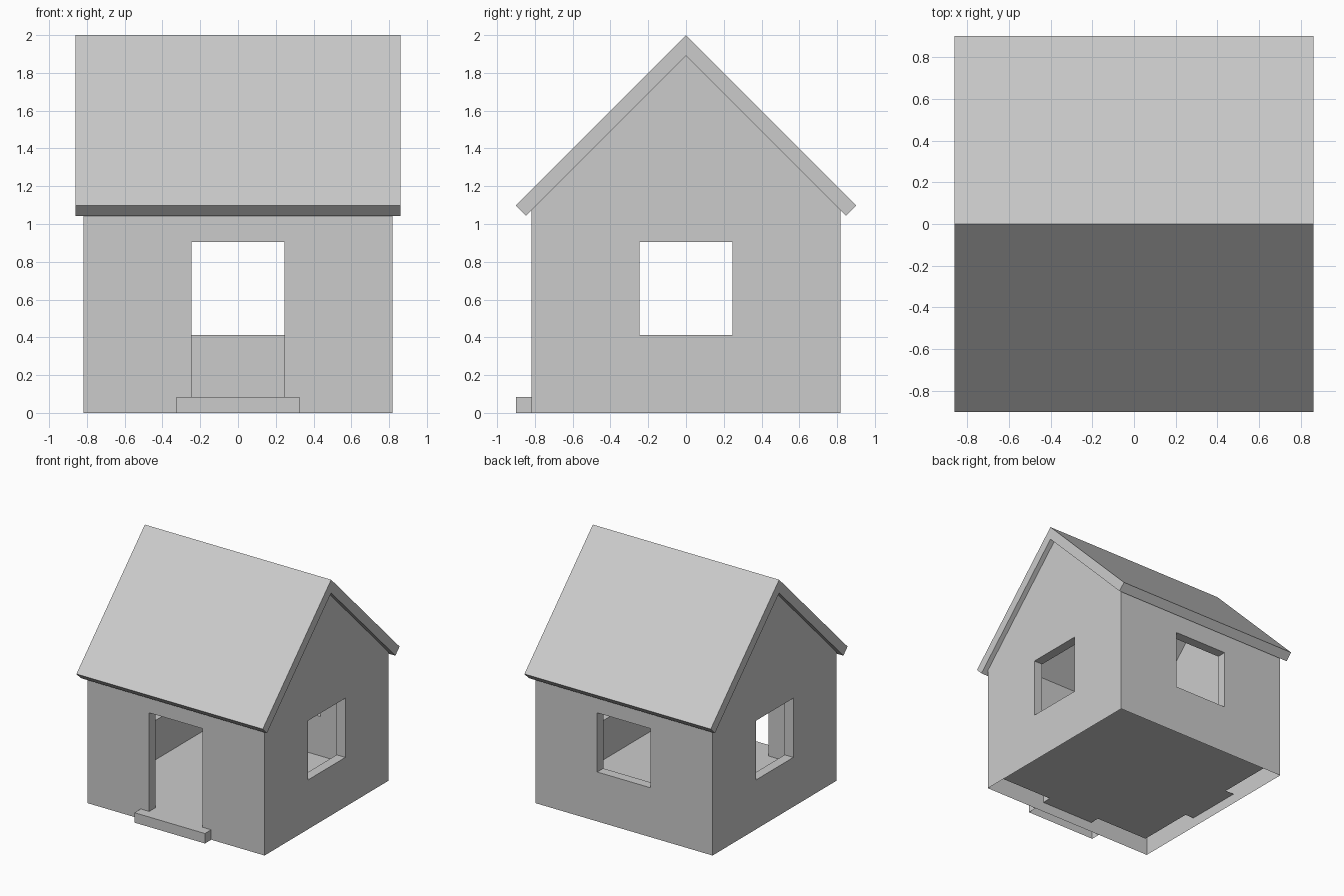
import bpy, bmesh

if "Cube" in bpy.data.objects:
    bpy.data.objects.remove(bpy.data.objects["Cube"])

OUT, IN = 0.818, 0.738        # outer and inner wall faces
FLOOR, SILL, HEAD, HALF = 0.083, 0.412, 0.906, 0.247
RIDGE, UNDER = 2.0, 1.89      # roof top and underside at the ridge


def finish(name, bm):
    bmesh.ops.recalc_face_normals(bm, faces=bm.faces)
    me = bpy.data.meshes.new(name)
    bm.to_mesh(me)
    bm.free()
    ob = bpy.data.objects.new(name, me)
    bpy.context.collection.objects.link(ob)
    return ob


def prism(name, profile, half):
    """Extrude a (y, z) profile along x, from -half to half."""
    bm = bmesh.new()
    face = bm.faces.new([bm.verts.new((-half, y, z)) for y, z in profile])
    ext = bmesh.ops.extrude_face_region(bm, geom=[face])
    verts = [g for g in ext["geom"] if isinstance(g, bmesh.types.BMVert)]
    bmesh.ops.translate(bm, verts=verts, vec=(2 * half, 0, 0))
    return finish(name, bm)


def box(name, x0, x1, y0, y1, z0, z1):
    ob = prism(name, [(y0, z0), (y1, z0), (y1, z1), (y0, z1)], (x1 - x0) / 2)
    for v in ob.data.vertices:
        v.co.x += (x0 + x1) / 2
    return ob


def delete_faces(ob, test):
    bm = bmesh.new()
    bm.from_mesh(ob.data)
    doomed = [f for f in bm.faces if test(f)]
    bmesh.ops.delete(bm, geom=doomed, context='FACES')
    bm.to_mesh(ob.data)
    bm.free()


def gable(half, bottom, peak):
    return [(-half, bottom), (half, bottom), (half, peak - half),
            (0, peak), (-half, peak - half)]


# Walls: gabled block with the room, door and windows cut out
walls = prism("walls", gable(OUT, 0, UNDER), OUT)
cutters = [
    prism("room_cutter", gable(IN, FLOOR, UNDER + 0.2), IN),
    box("door_cutter", -HALF, HALF, -1, -0.6, FLOOR, HEAD),
    box("back_window_cutter", -HALF, HALF, 0.6, 1, SILL, HEAD),
    box("side_window_cutter", -1, 1, -HALF, HALF, SILL, HEAD),
]
for c in cutters:
    mod = walls.modifiers.new(c.name, 'BOOLEAN')
    mod.operation, mod.solver, mod.object = 'DIFFERENCE', 'EXACT', c
    c.hide_render = True
bpy.context.view_layer.update()
deps = bpy.context.evaluated_depsgraph_get()
walls.data = bpy.data.meshes.new_from_object(walls.evaluated_get(deps))
walls.modifiers.clear()
for c in cutters:
    bpy.data.objects.remove(c)

# The shell is open underneath and where it meets the roof
delete_faces(walls, lambda f: f.calc_center_median().z < 0.001
             or (f.normal.z > 0.5 and f.calc_center_median().z > 1))

# Floor strips running under the three windows
bm = bmesh.new()
for x0, x1, y0, y1 in [(-OUT, -IN, -HALF, HALF), (IN, OUT, -HALF, HALF),
                       (-HALF, HALF, IN, OUT)]:
    bm.faces.new([bm.verts.new((x, y, FLOOR)) for x, y in
                  ((x0, y0), (x1, y0), (x1, y1), (x0, y1))])
finish("floor_edges", bm)

# Roof: folded slab with square-cut eaves
eave, d = 0.902, (RIDGE - UNDER) / 2
prism("roof", [(0, RIDGE), (eave, RIDGE - eave), (eave - d, RIDGE - eave - d),
               (0, UNDER), (d - eave, RIDGE - eave - d), (-eave, RIDGE - eave)], 0.86)

# Doorstep, open underneath and against the wall
step = box("doorstep", -0.325, 0.325, -0.9, -OUT, 0, FLOOR)
delete_faces(step, lambda f: f.normal.z < -0.5 or f.normal.y > 0.5)
